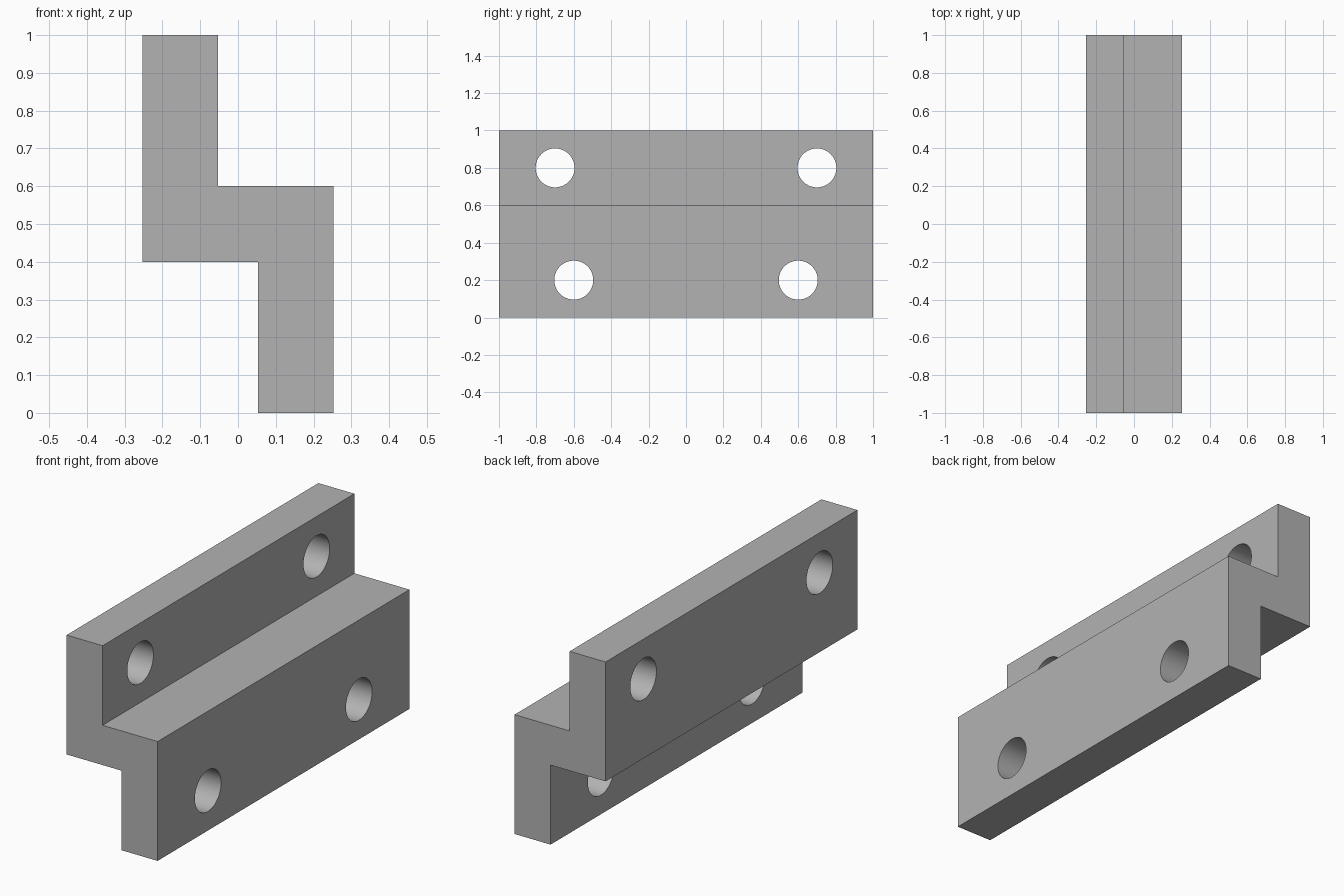
import bpy, bmesh, math
from mathutils import Matrix

default = bpy.data.objects.get("Cube")
if default:
    bpy.data.objects.remove(default, do_unlink=True)

grey = bpy.data.materials.new("plain_grey")
grey.use_nodes = True
colour = (0.45, 0.45, 0.45, 1)
grey.diffuse_color = colour
grey.node_tree.nodes["Principled BSDF"].inputs["Base Color"].default_value = colour


def make_object(name, bm):
    bmesh.ops.recalc_face_normals(bm, faces=bm.faces)
    mesh = bpy.data.meshes.new(name)
    bm.to_mesh(mesh)
    bm.free()
    mesh.materials.append(grey)
    obj = bpy.data.objects.new(name, mesh)
    bpy.context.collection.objects.link(obj)
    return obj


# Z-shaped bracket: stepped profile extruded along y
OUT, IN = 0.253, 0.053
profile = [(-OUT, 0.4), (IN, 0.4), (IN, 0), (OUT, 0),
           (OUT, 0.6), (-IN, 0.6), (-IN, 1), (-OUT, 1)]
bm = bmesh.new()
face = bm.faces.new([bm.verts.new((x, -1, z)) for x, z in profile])
sweep = bmesh.ops.extrude_face_region(bm, geom=[face])
bmesh.ops.translate(bm, vec=(0, 2, 0),
                    verts=[v for v in sweep["geom"] if isinstance(v, bmesh.types.BMVert)])
bracket = make_object("z_bracket", bm)

# Bolt hole cutters: a wider pair in the upper flange, a closer pair in the lower
bm = bmesh.new()
for y, z in ((0.7, 0.8), (0.6, 0.2)):
    for side in (-1, 1):
        bmesh.ops.create_cone(
            bm, cap_ends=True, segments=64, radius1=0.104, radius2=0.104, depth=1,
            matrix=Matrix.Translation((0, side * y, z)) @ Matrix.Rotation(math.pi / 2, 4, "Y"))
cutter = make_object("hole_cutter", bm)
cutter.hide_render = True

# Cut the holes, then discard the cutter
bpy.ops.object.select_all(action="DESELECT")
bpy.context.view_layer.objects.active = bracket
bracket.select_set(True)
cut = bracket.modifiers.new("bolt_holes", "BOOLEAN")
cut.operation = "DIFFERENCE"
cut.solver = "EXACT"
cut.object = cutter
bpy.ops.object.modifier_apply(modifier=cut.name)
bpy.data.objects.remove(cutter, do_unlink=True)
bpy.ops.object.shade_smooth_by_angle(angle=math.radians(30))
